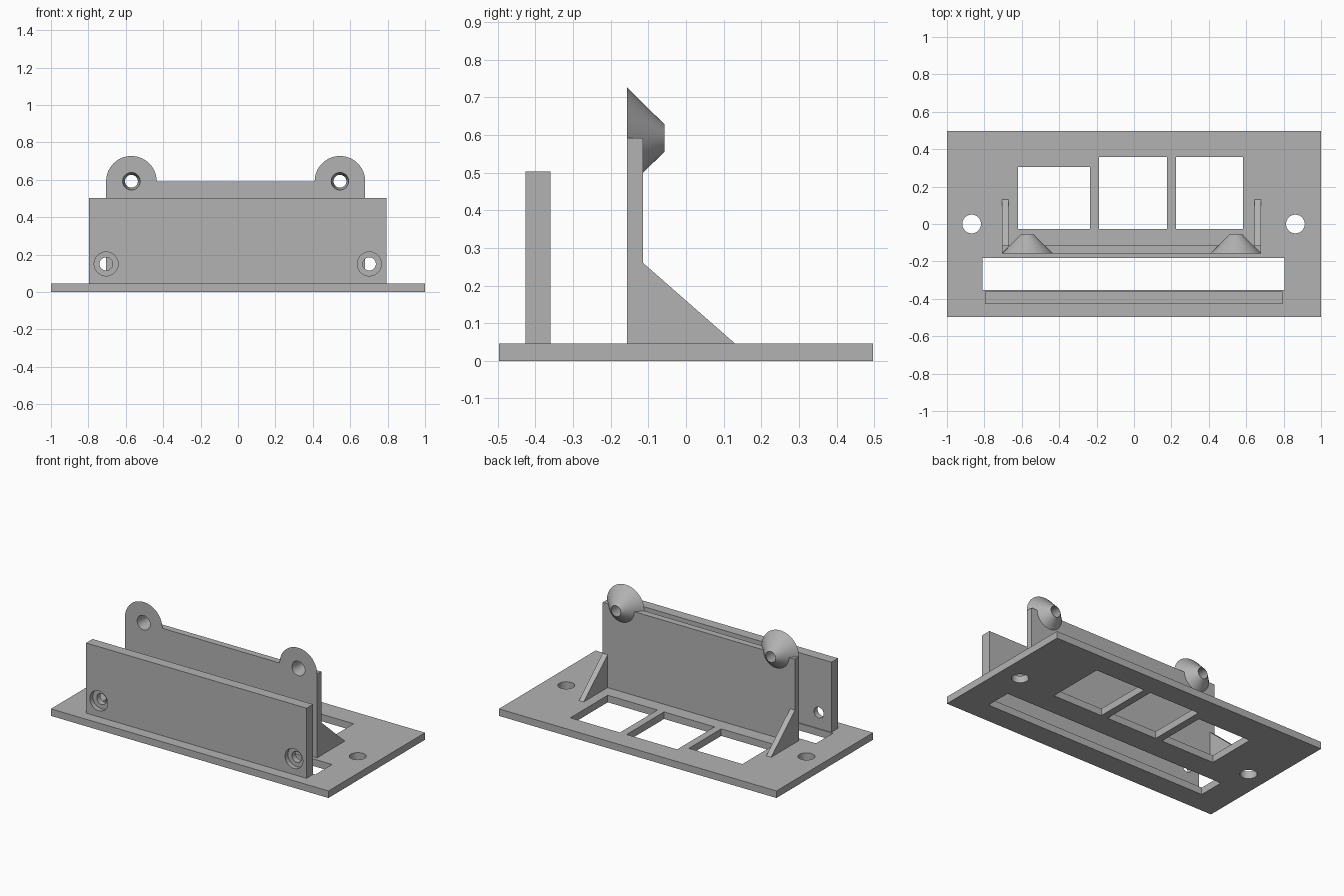
import bpy
import bmesh
from math import pi, radians
from mathutils import Matrix, Vector

cube = bpy.data.objects.get("Cube")
if cube:
    bpy.data.objects.remove(cube, do_unlink=True)

grey = bpy.data.materials.new("plain grey")
grey.use_nodes = True
COLOUR = (0.45, 0.45, 0.45, 1)
grey.diffuse_color = COLOUR
grey.node_tree.nodes["Principled BSDF"].inputs["Base Color"].default_value = COLOUR


def make(name, bm):
    mesh = bpy.data.meshes.new(name)
    bmesh.ops.recalc_face_normals(bm, faces=bm.faces)
    bm.to_mesh(mesh)
    bm.free()
    mesh.materials.append(grey)
    ob = bpy.data.objects.new(name, mesh)
    bpy.context.collection.objects.link(ob)
    return ob


def box(name, x, y, z):
    bm = bmesh.new()
    spans = (x, y, z)
    centre = Vector([(a + b) / 2 for a, b in spans])
    size = Vector([b - a for a, b in spans])
    bmesh.ops.create_cube(bm, size=1, matrix=Matrix.Translation(centre) @ Matrix.Diagonal(size.to_4d()))
    return make(name, bm)


def cone(name, centre, depth, r1, r2, along_y=True):
    """Round solid; r1 is the front radius, r2 the rear one."""
    bm = bmesh.new()
    turn = Matrix.Rotation(-pi / 2, 4, "X") if along_y else Matrix()
    bmesh.ops.create_cone(bm, cap_ends=True, segments=64, radius1=r1, radius2=r2,
                          depth=depth, matrix=Matrix.Translation(centre) @ turn)
    return make(name, bm)


def combine(target, tools, operation):
    for tool in tools:
        tool.hide_render = True
        mod = target.modifiers.new(operation.title(), "BOOLEAN")
        mod.operation, mod.solver, mod.object = operation, "EXACT", tool
        bpy.context.view_layer.objects.active = target
        bpy.ops.object.modifier_apply(modifier=mod.name)
        bpy.data.objects.remove(tool, do_unlink=True)


def smooth(ob):
    bpy.ops.object.select_all(action="DESELECT")
    ob.select_set(True)
    bpy.context.view_layer.objects.active = ob
    bpy.ops.object.shade_smooth_by_angle(angle=radians(30))


BASE = 0.046
THROUGH = (-0.1, 0.2)

# Base plate with slot, three windows and two mounting holes
base = box("base_plate", (-1, 1), (-0.497, 0.497), (0, BASE))
cuts = [box("slot_cutter", (-0.81, 0.805), (-0.354, -0.182), THROUGH)]
for left, right, back in ((-0.62, -0.235, 0.305), (-0.187, 0.177, 0.358), (0.225, 0.583, 0.358)):
    cuts.append(box("window_cutter", (left, right), (-0.027, back), THROUGH))
for x in (-0.868, 0.863):
    cuts.append(cone("mount_cutter", (x, 0, 0), 0.4, 0.05, 0.05, along_y=False))
combine(base, cuts, "DIFFERENCE")
smooth(base)

# Front plate with counterbored screw holes
front = box("front_plate", (-0.796, 0.793), (-0.427, -0.36), (BASE, 0.503))
cuts = []
for x in (-0.705, 0.702):
    cuts.append(cone("bore_cutter", (x, -0.427, 0.15), 0.06, 0.064, 0.064))
    cuts.append(cone("screw_cutter", (x, -0.39, 0.15), 0.3, 0.035, 0.035))
combine(front, cuts, "DIFFERENCE")
smooth(front)

# Rear plate with conical ears, each bored through
EARS = (-0.57, 0.545)
EAR_Z = 0.592
rear = box("rear_plate", (-0.705, 0.68), (-0.157, -0.114), (BASE, EAR_Z))
ears = [cone("ear", (x, -0.107, EAR_Z), 0.1, 0.135, 0.036) for x in EARS]
combine(rear, ears, "UNION")
bores = [cone("ear_cutter", (x, -0.107, EAR_Z), 0.12, 0.048, 0.033) for x in EARS]
combine(rear, bores, "DIFFERENCE")
smooth(rear)

# Triangular gussets behind the rear plate
for name, x in (("right_gusset", -0.705), ("left_gusset", 0.645)):
    bm = bmesh.new()
    outline = ((-0.114, BASE), (0.13, BASE), (-0.114, 0.26))
    face = bm.faces.new([bm.verts.new((x, y, z)) for y, z in outline])
    grown = bmesh.ops.extrude_face_region(bm, geom=[face])["geom"]
    moved = [v for v in grown if isinstance(v, bmesh.types.BMVert)]
    bmesh.ops.translate(bm, vec=(0.035, 0, 0), verts=moved)
    make(name, bm)
